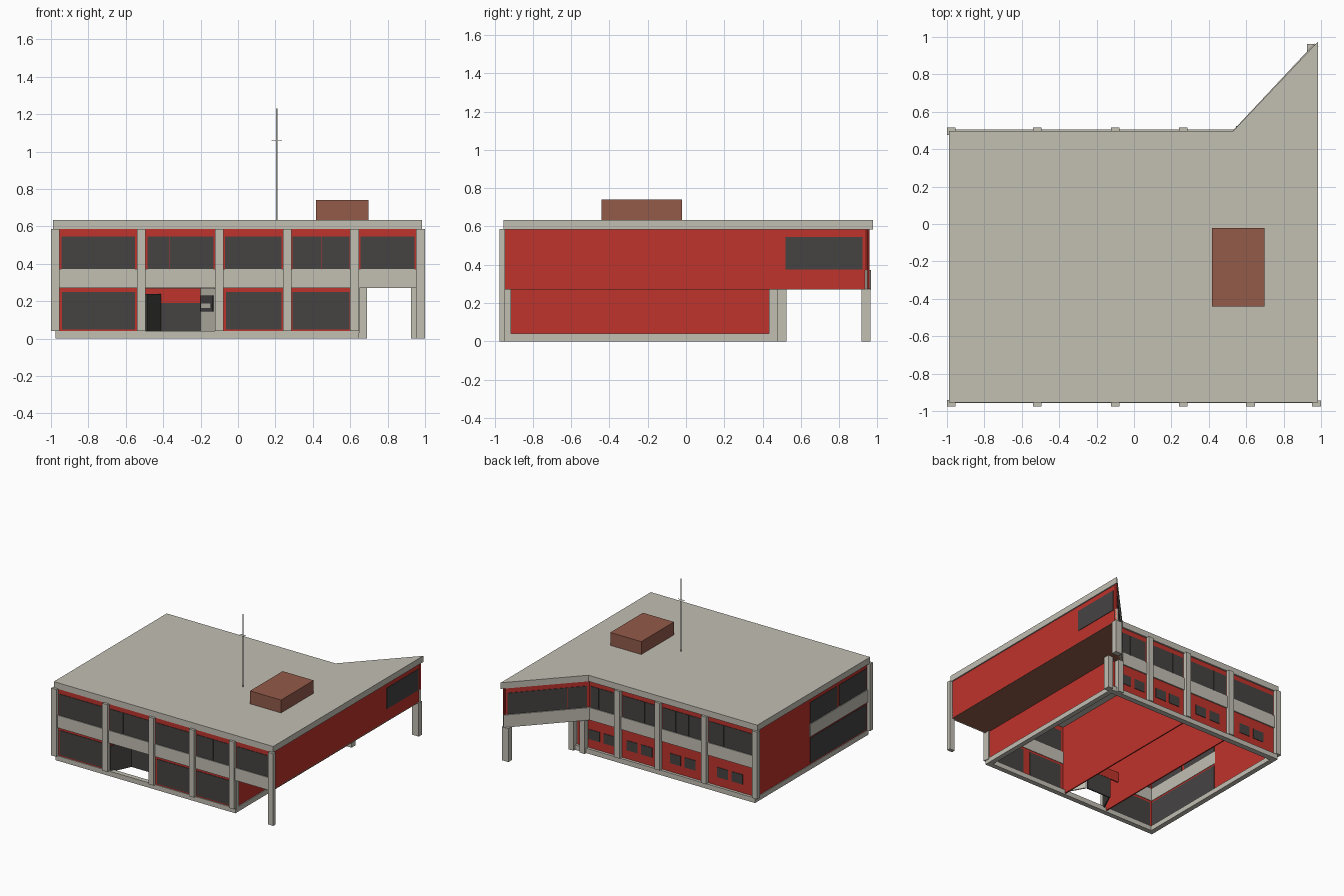
import bpy, bmesh, math
from mathutils import Vector

if "Cube" in bpy.data.objects:
    bpy.data.objects.remove(bpy.data.objects["Cube"])


def material(name, rgb):
    m = bpy.data.materials.new(name)
    m.diffuse_color = (*rgb, 1)
    m.use_nodes = True
    m.node_tree.nodes["Principled BSDF"].inputs["Base Color"].default_value = m.diffuse_color
    return m


RED = material("red cladding", (0.52, 0.033, 0.025))
GREY = material("grey concrete", (0.54, 0.52, 0.45))
GLASS = material("dark glass", (0.06, 0.057, 0.055))
BROWN = material("brown panel", (0.29, 0.105, 0.068))


def prisms(name, mat, parts):
    """One object made of vertical prisms: (outline, z0, z1)."""
    bm = bmesh.new()
    for pts, z0, z1 in parts:
        face = bm.faces.new([bm.verts.new((x, y, z0)) for x, y in pts])
        ext = bmesh.ops.extrude_face_region(bm, geom=[face], use_keep_orig=True)
        verts = [g for g in ext["geom"] if isinstance(g, bmesh.types.BMVert)]
        bmesh.ops.translate(bm, verts=verts, vec=(0, 0, z1 - z0))
    bmesh.ops.recalc_face_normals(bm, faces=bm.faces)
    me = bpy.data.meshes.new(name)
    bm.to_mesh(me)
    bm.free()
    me.materials.append(mat)
    ob = bpy.data.objects.new(name, me)
    bpy.context.collection.objects.link(ob)
    return ob


def box(x0, x1, y0, y1, z0, z1):
    return ([(x0, y0), (x1, y0), (x1, y1), (x0, y1)], z0, z1)


def slab(a, b, z0, z1, inner, outer):
    """Upright slab along a-b; inner/outer are offsets along the outward normal."""
    a, b = Vector(a), Vector(b)
    d = (b - a).normalized()
    n = Vector((d.y, -d.x))
    return ([a + n * inner, a + n * outer, b + n * outer, b + n * inner], z0, z1)


T, P = -0.012, 0.004   # wall thickness, glass projection


def panes(a, b, z0, z1, count, gap=0.002):
    """Row of equal panes along a-b, showing on both sides of the wall."""
    a, b = Vector(a), Vector(b)
    g = gap / (b - a).length / 2
    return [slab(a.lerp(b, i / count + (g if i else 0)),
                 a.lerp(b, (i + 1) / count - (g if i < count - 1 else 0)),
                 z0, z1, T - P, P) for i in range(count)]


FRONT, BACK, LEFT, RIGHT, GR = -0.948, 0.483, -0.97, 0.975, 0.637
TIP, ELBOW = (RIGHT, 0.958), (0.53, BACK)

# Roof slab, roof box and mast
prisms("roof_slab", GREY, [([(-0.99, -0.955), (0.985, -0.955), (0.985, 0.977),
                             (0.53, 0.497), (-0.99, 0.497)], 0.585, 0.635)])
prisms("roof_plant_box", BROWN, [box(0.418, 0.697, -0.442, -0.022, 0.63, 0.74)])
prisms("roof_mast", GREY, [box(0.202, 0.21, -0.2335, -0.2315, 0.63, 1.23),
                           box(0.179, 0.236, -0.2335, -0.2315, 1.056, 1.06)])

# Upper walls on the full outline, and the brown soffit of the overhang
outline = [(LEFT, FRONT), (RIGHT, FRONT), TIP, ELBOW, (LEFT, BACK)]
prisms("upper_walls", RED, [slab(outline[i], outline[(i + 1) % 5], 0.272, 0.586, T, 0)
                            for i in range(5)])
prisms("overhang_soffit", BROWN, [([(GR - 0.01, FRONT), (RIGHT, FRONT), TIP, ELBOW,
                                    (GR - 0.01, BACK)], 0.27, 0.282)])

# Plinth ring, open underneath
prisms("plinth", GREY, [box(-0.975, 0.645, -0.955, -0.915, 0, 0.04),
                        box(-0.975, 0.645, 0.46, 0.505, 0, 0.04),
                        box(-0.975, -0.935, -0.915, 0.46, 0, 0.04),
                        box(0.605, 0.645, -0.915, 0.46, 0, 0.04)])

# Lower walls, with a gap for the entrance, and tall walls inside
prisms("lower_walls", RED, [
    slab((LEFT, FRONT), (-0.5, FRONT), 0.035, 0.272, T, 0),
    slab((-0.1, FRONT), (GR, FRONT), 0.035, 0.272, T, 0),
    slab((GR, FRONT), (GR, BACK), 0.035, 0.272, T, 0),
    slab((GR, BACK), (LEFT, BACK), 0.035, 0.272, T, 0),
    slab((LEFT, BACK), (LEFT, FRONT), 0.035, 0.272, T, 0)])
prisms("inner_walls", RED, [box(-0.105, -0.095, FRONT + 0.01, 0.47, 0.01, 0.586),
                            box(-0.505, -0.495, -0.93, 0.47, 0.01, 0.586)])

# Recessed entrance: angled glass side, glazed back, angled grey side with a box
PA, PB = Vector((-0.2, -0.79)), Vector((-0.115, -0.94))
prisms("entrance_side_glass", GLASS, [slab((-0.495, -0.94), (-0.42, -0.78), 0.03, 0.24, 0, 0.01)])
prisms("entrance_back_wall", RED, [box(-0.5, -0.2, -0.782, -0.772, 0.19, 0.272)])
prisms("entrance_back_glass", GLASS, [box(-0.42, -0.2, -0.784, -0.774, 0.03, 0.19)])
prisms("entrance_panel", GREY, [slab(PA, PB, 0.035, 0.272, -0.01, 0)])
prisms("entrance_box", GLASS, [slab(PA.lerp(PB, 0.05), PA.lerp(PB, 0.8), 0.145, 0.23, 0, 0.006)])
prisms("entrance_slot", GREY, [slab(PA.lerp(PB, 0.12), PA.lerp(PB, 0.72), 0.165, 0.188, 0.006, 0.009)])
prisms("entrance_ceiling", GREY, [box(-0.5, -0.1, FRONT, -0.774, 0.268, 0.274)])

# Grey bands between the storeys
prisms("storey_bands", GREY, [
    slab((LEFT, FRONT), (RIGHT, FRONT), 0.27, 0.372, T - P, 0.01),
    slab(TIP, ELBOW, 0.27, 0.372, T - P, 0.012),
    slab(ELBOW, (LEFT, BACK), 0.27, 0.372, T - P, 0.01),
    slab((LEFT, -0.2), (LEFT, FRONT), 0.27, 0.372, T - P, 0.01)])

# Columns on the front and back, then the free-standing ones
cols = [box(x, x + 0.046, -0.975, -0.94, 0.04, 0.587) for x in (-1, -0.54, -0.123, 0.24, 0.6)]
cols += [box(x, x + 0.046, 0.475, 0.515, 0.04, 0.587) for x in (-1, -0.54, -0.123, 0.24)]
cols += [box(0.953, 1.0, -0.975, -0.945, 0, 0.587),
         box(0.925, 0.985, 0.918, 0.963, 0, 0.272),
         box(0.645, 0.69, 0.475, 0.525, 0, 0.272),
         box(0.545, 0.59, 0.48, 0.525, 0, 0.272),
         box(0.6, 0.65, -0.95, -0.915, 0.03, 0.272),
         box(0.6, 0.65, 0.435, 0.48, 0.03, 0.272)]
prisms("columns", GREY, cols)

# Upper windows
up = []
for x0, x1, n in [(-0.945, -0.55, 1), (-0.485, -0.13, 3), (-0.07, 0.232, 1),
                  (0.292, 0.597, 2), (0.655, 0.943, 1)]:
    up += panes((x0, FRONT), (x1, FRONT), 0.372, 0.545, n)
for x0, x1 in [(-0.55, -0.945), (-0.13, -0.485), (0.232, -0.07), (0.52, 0.295)]:
    up += panes((x0, BACK), (x1, BACK), 0.372, 0.545, 3)
a, b = Vector(TIP), Vector(ELBOW)
up += panes(a.lerp(b, 0.05), a.lerp(b, 0.97), 0.372, 0.545, 4)
up += panes((RIGHT, 0.52), (RIGHT, 0.922), 0.375, 0.545, 1)
up += panes((LEFT, -0.21), (LEFT, -0.93), 0.372, 0.545, 2, 0.03)
prisms("upper_windows", GLASS, up)

# Lower windows
low = []
for x0, x1 in [(-0.94, -0.55), (-0.065, 0.232), (0.292, 0.595)]:
    low += panes((x0, FRONT), (x1, FRONT), 0.05, 0.25, 1)
low += panes((LEFT, -0.21), (LEFT, -0.93), 0.05, 0.255, 1)
for c in (-0.735, -0.31, 0.08, 0.42):
    low += panes((c + 0.115, BACK), (c - 0.115, BACK), 0.11, 0.19, 2, 0.035)
prisms("lower_windows", GLASS, low)
